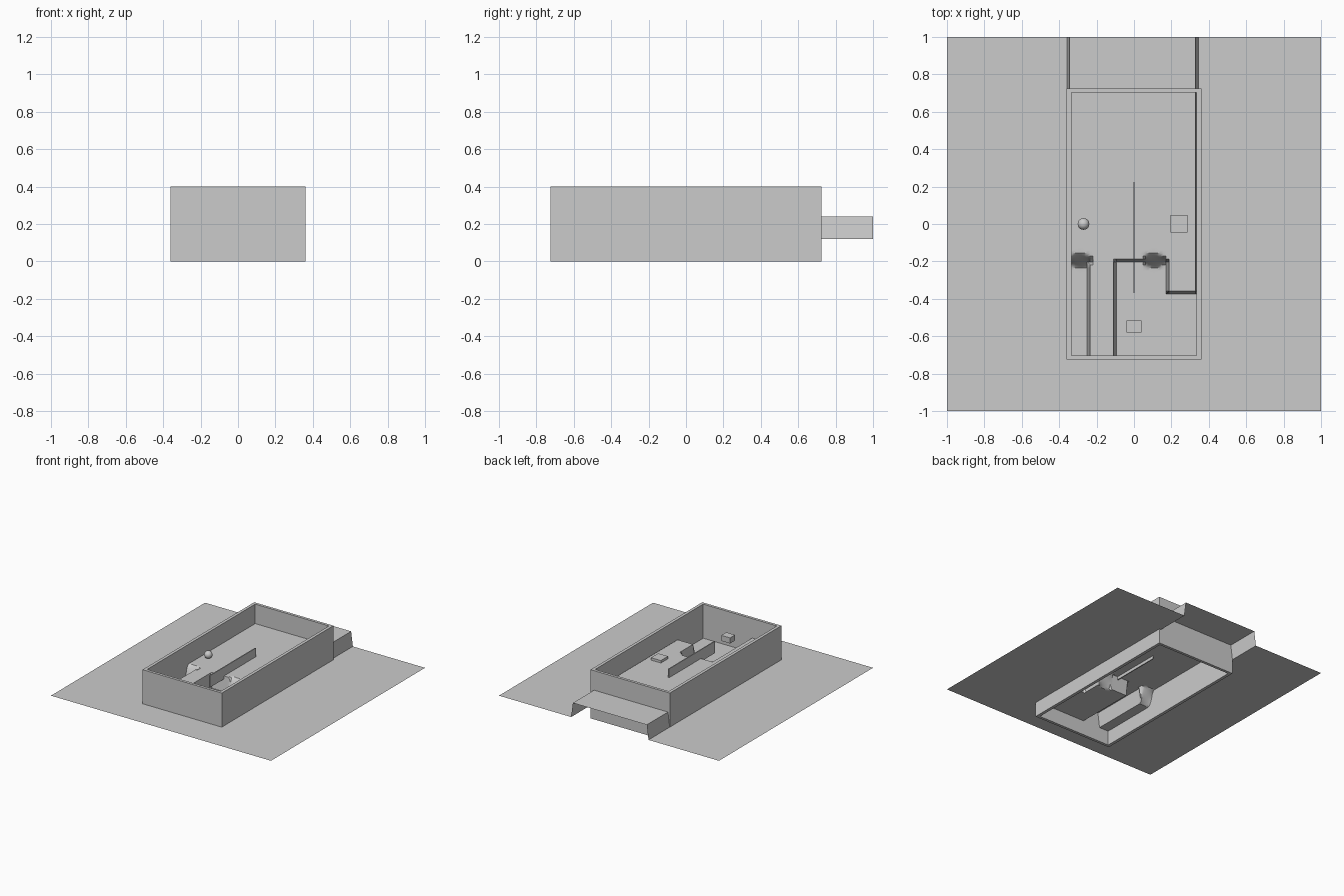
import bpy, math

if "Cube" in bpy.data.objects:
    bpy.data.objects.remove(bpy.data.objects["Cube"])

LOW, HIGH = 0.12, 0.24
N = 128                      # terrain cells per side


def box(name, x0, x1, y0, y1, z0, z1):
    bpy.ops.mesh.primitive_cube_add(size=1, location=((x0 + x1) / 2, (y0 + y1) / 2, (z0 + z1) / 2))
    o = bpy.context.object
    o.name = name
    o.scale = (x1 - x0, y1 - y0, z1 - z0)
    bpy.ops.object.transform_apply(location=False, rotation=False, scale=True)
    return o


# Raised areas of the terrain: x0, x1, y0, y1
plateaus = [(-0.35, 0.335, -0.195, 1.1),     # main deck and back strip
            (-0.24, -0.10, -0.705, 0.0),     # corridor to the front
            (0.18, 0.335, -0.365, 0.0)]      # right shelf


def height(x, y):
    # softened ramps on the deck edge
    for cx in (-0.288, 0.105):
        d = (x - cx) / 0.058
        if abs(d) < 1:
            w = 0.008 + 0.037 * math.sqrt(1 - d * d)
            t = (y + 0.195) / (2 * w) + 0.5
            if 0 < t < 1:
                return LOW + (HIGH - LOW) * t * t * (3 - 2 * t)
    if any(a <= x <= b and c <= y <= d for a, b, c, d in plateaus):
        return HIGH
    return LOW


# Terrain sheet
bpy.ops.mesh.primitive_grid_add(x_subdivisions=N, y_subdivisions=N, size=2)
terrain = bpy.context.object
terrain.name = "terrain"
for v in terrain.data.vertices:
    v.co.z = height(v.co.x, v.co.y)
bpy.ops.object.shade_smooth_by_angle(angle=math.radians(35))

# Enclosure walls
X, Y, XI, YI, H = 0.36, 0.725, 0.335, 0.702, 0.40
for s, side in ((-1, "left"), (1, "right")):
    box(side + "_wall", *sorted((s * XI, s * X)), -Y, Y, 0, H)
for s, side in ((-1, "front"), (1, "back")):
    box(side + "_wall", -XI, XI, *sorted((s * YI, s * Y)), 0, H)

# Divider, pad and floating block
box("divider", -0.004, 0.004, -0.37, 0.225, 0.215, 0.312)
box("pad", 0.195, 0.285, -0.045, 0.048, 0.235, 0.26)
box("floating_block", -0.04, 0.04, -0.58, -0.515, 0.248, 0.294)

# Ball
bpy.ops.mesh.primitive_uv_sphere_add(segments=32, ring_count=16, radius=0.031, location=(-0.27, 0, 0.271))
bpy.context.object.name = "ball"
bpy.ops.object.shade_smooth()
